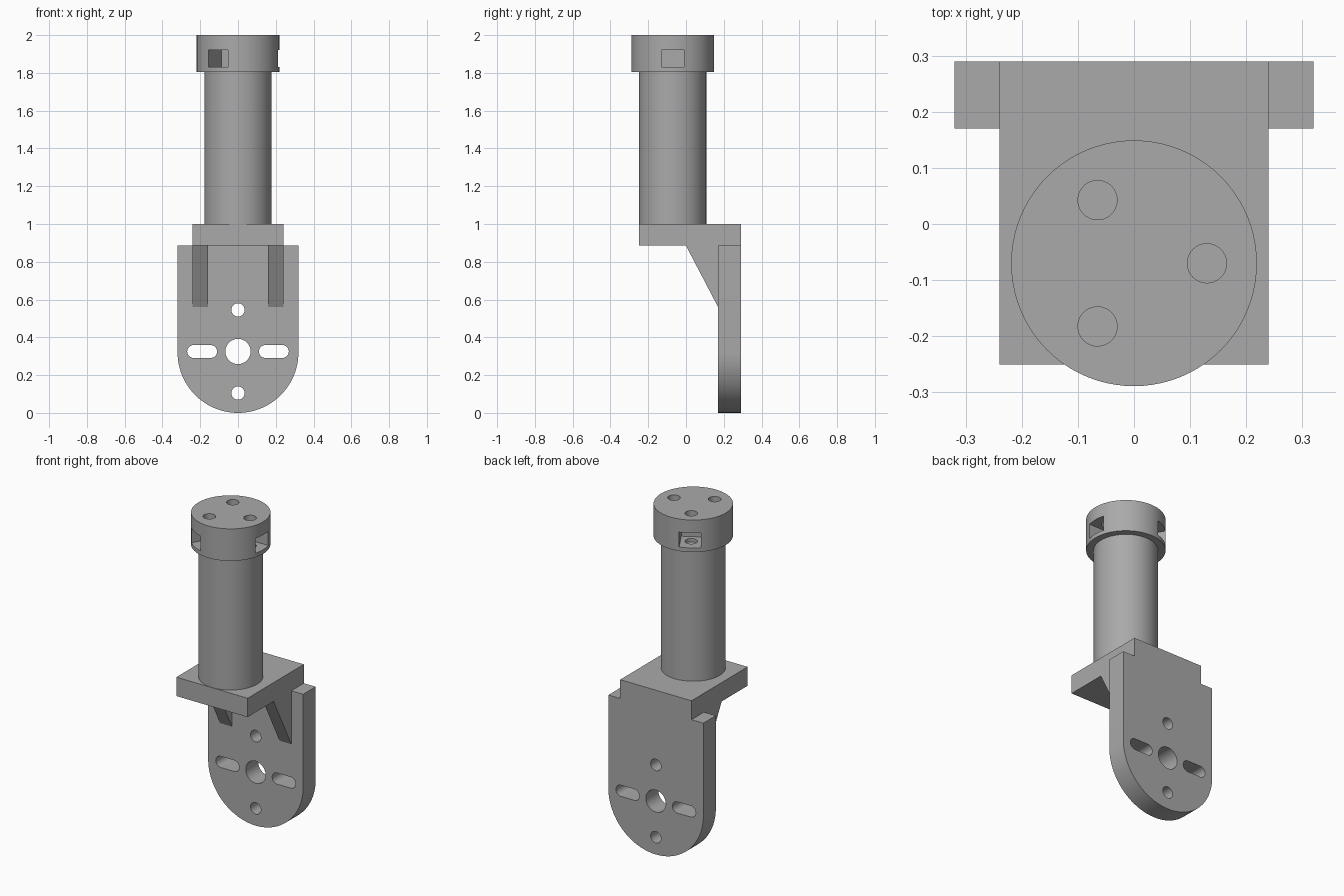
import bpy, bmesh, math
from mathutils import Matrix, Vector

if "Cube" in bpy.data.objects:
    bpy.data.objects.remove(bpy.data.objects["Cube"])

grey = bpy.data.materials.new("plain grey")
grey.diffuse_color = (0.4, 0.4, 0.4, 1)
grey.use_nodes = True
grey.node_tree.nodes["Principled BSDF"].inputs["Base Color"].default_value = grey.diffuse_color

AXIS_Y = -0.07            # column axis
PLATE_F, PLATE_B = 0.17, 0.29


def prism(name, points, vec):
    """Extrude a closed 3D outline along vec."""
    bm = bmesh.new()
    face = bm.faces.new([bm.verts.new(p) for p in points])
    new = bmesh.ops.extrude_face_region(bm, geom=[face])["geom"]
    bmesh.ops.translate(bm, vec=vec, verts=[v for v in new if isinstance(v, bmesh.types.BMVert)])
    bmesh.ops.recalc_face_normals(bm, faces=bm.faces)
    mesh = bpy.data.meshes.new(name)
    bm.to_mesh(mesh)
    bm.free()
    mesh.materials.append(grey)
    ob = bpy.data.objects.new(name, mesh)
    bpy.context.collection.objects.link(ob)
    return ob


def arc(cx, cy, r, a0, a1, n):
    """Points on an arc, angles in degrees, both ends included."""
    return [(cx + r * math.cos(math.radians(a0 + (a1 - a0) * i / n)),
             cy + r * math.sin(math.radians(a0 + (a1 - a0) * i / n))) for i in range(n + 1)]


def circle(cx, cy, r, n=48):
    return arc(cx, cy, r, 0, 360, n)[:-1]


def along_z(name, outline, z0, z1):
    return prism(name, [(x, y, z0) for x, y in outline], (0, 0, z1 - z0))


def along_y(name, outline, y0, y1):
    return prism(name, [(x, y0, z) for x, z in outline], (0, y1 - y0, 0))


def cut(ob, cutters):
    """Subtract each cutter, then remove it."""
    bpy.context.view_layer.objects.active = ob
    for c in cutters:
        c.hide_render = True
        mod = ob.modifiers.new("cut", "BOOLEAN")
        mod.operation, mod.solver, mod.object = "DIFFERENCE", "EXACT", c
        bpy.ops.object.modifier_apply(modifier=mod.name)
        bpy.data.objects.remove(c)


# Mounting plate with rounded bottom
plate = along_y("mounting_plate",
                arc(0, 0.32, 0.32, 180, 360, 48) + [(0.32, 0.885), (-0.32, 0.885)],
                PLATE_F, PLATE_B)
holes = [(0, 0.325, 0.067), (0, 0.545, 0.035), (0, 0.105, 0.035)]
cutters = [along_y("hole_cutter", circle(*h), 0.1, 0.4) for h in holes]
for s in (-1, 1):
    x = s * 0.19
    slot = arc(x + 0.045, 0.325, 0.034, -90, 90, 16) + arc(x - 0.045, 0.325, 0.034, 90, 270, 16)
    cutters.append(along_y("slot_cutter", slot, 0.1, 0.4))
cut(plate, cutters)

# Shelf carrying the column
along_z("shelf", [(-0.24, -0.25), (0.24, -0.25), (0.24, PLATE_B), (-0.24, PLATE_B)], 0.885, 1.0)

# Triangular gussets under the shelf
for x, side in ((-0.24, "left"), (0.16, "right")):
    prism(side + "_gusset", [(x, 0.0, 0.885), (x, PLATE_F, 0.885), (x, PLATE_F, 0.56)], (0.08, 0, 0))

# Column
along_z("column", circle(0, AXIS_Y, 0.178, 64), 1.0, 1.805)

# Cap with three screw holes and radial nut pockets
cap = along_z("cap", circle(0, AXIS_Y, 0.219, 80), 1.805, 2.0)
cutters = []
for k in range(3):
    turn = Matrix.Translation((0, AXIS_Y, 0)) @ Matrix.Rotation(math.radians(120 * k), 4, "Z")
    hole = circle(0.13, 0, 0.035, 32)
    pocket = [(0.07, -0.06), (0.3, -0.06), (0.3, 0.06), (0.07, 0.06)]
    for outline, z0, z1 in ((hole, 1.81, 2.1), (pocket, 1.83, 1.92)):
        c = along_z("cap_cutter", outline, z0, z1)
        c.data.transform(turn)
        cutters.append(c)
cut(cap, cutters)

# Smooth round walls, keep edges sharp
for ob in bpy.context.collection.objects:
    ob.select_set(True)
bpy.context.view_layer.objects.active = cap
bpy.ops.object.shade_smooth_by_angle(angle=math.radians(30))
